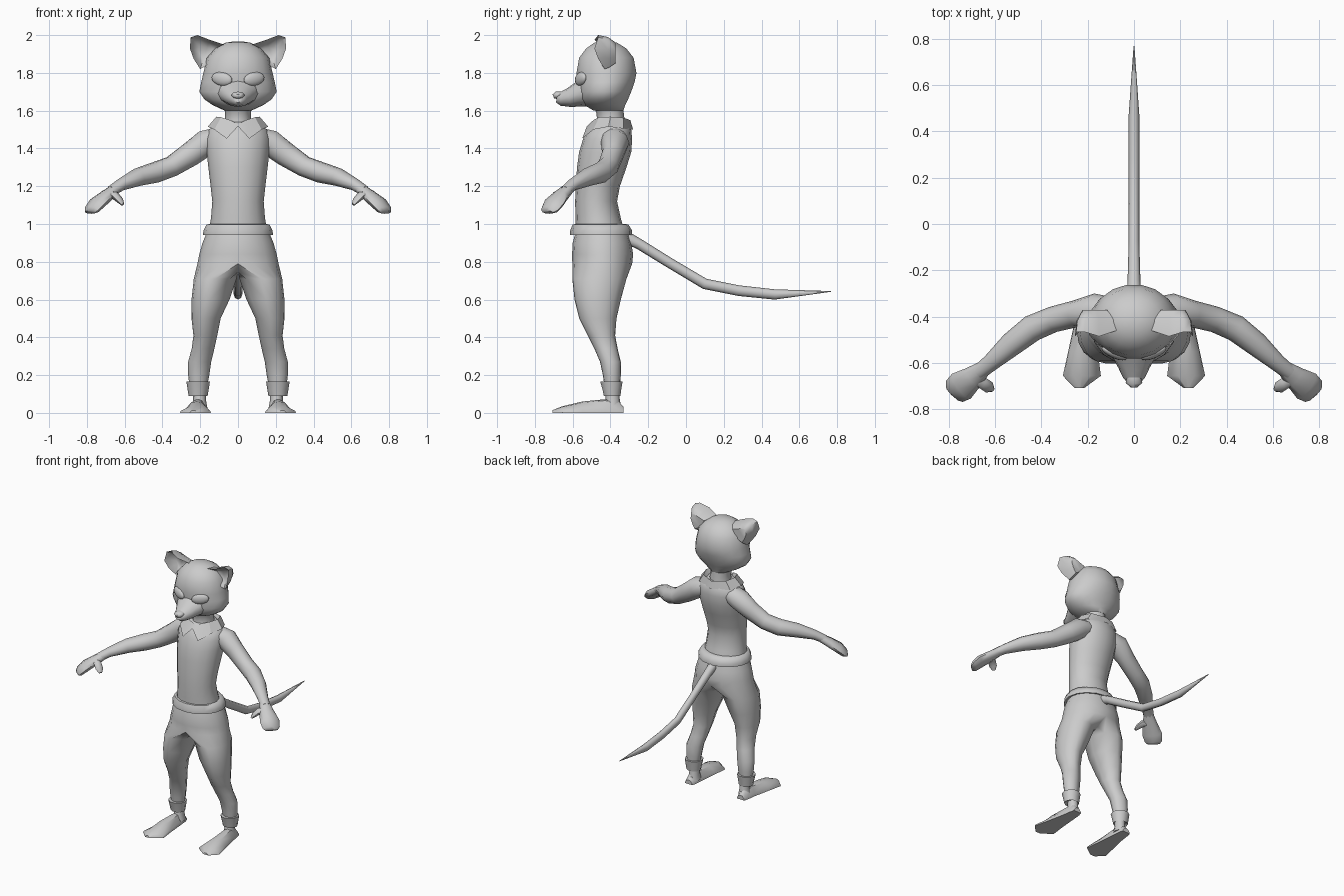
import bpy, bmesh, math
from mathutils import Vector

grey = bpy.data.materials.new("plain_grey")
grey.diffuse_color = (0.6, 0.6, 0.6, 1)


def finish(name, bm, mirror=False, angle=60):
    bmesh.ops.recalc_face_normals(bm, faces=bm.faces)
    me = bpy.data.meshes.new(name)
    bm.to_mesh(me)
    bm.free()
    me.materials.append(grey)
    ob = bpy.data.objects.new(name, me)
    bpy.context.collection.objects.link(ob)
    if mirror:
        m = ob.modifiers.new("mirror", 'MIRROR')
        m.use_clip = True
        m.merge_threshold = 0.0005
    bpy.ops.object.select_all(action='DESELECT')
    ob.select_set(True)
    bpy.context.view_layer.objects.active = ob
    bpy.ops.object.shade_smooth_by_angle(angle=math.radians(angle))
    return ob


def skin(bm, rings, cap=(True, True)):
    """Join closed rings of vertices with quads and cap the ends."""
    n = len(rings[0])
    for a, b in zip(rings, rings[1:]):
        for i in range(n):
            j = (i + 1) % n
            bm.faces.new((a[i], a[j], b[j], b[i]))
    if cap[0]:
        bm.faces.new(rings[0][::-1])
    if cap[1]:
        bm.faces.new(rings[-1])


def column(name, rows, n=16, cx=0, mirror=False):
    """Stack of level ovals: z, y front, y back, half width."""
    bm = bmesh.new()
    rings = []
    for z, y0, y1, rx in rows:
        rings.append([bm.verts.new((cx + rx * math.cos(t), (y0 + y1) / 2 + (y1 - y0) / 2 * math.sin(t), z))
                      for t in (2 * math.pi * i / n for i in range(n))])
    skin(bm, rings)
    return finish(name, bm, mirror)


def limb(name, rows, n=10, mirror=True):
    """Ovals along a path: x, y, z, sideways radius, upright radius."""
    bm = bmesh.new()
    pts = [Vector(r[:3]) for r in rows]
    rings = []
    for i, r in enumerate(rows):
        t = (pts[min(i + 1, len(pts) - 1)] - pts[max(i - 1, 0)]).normalized()
        side = t.cross(Vector((0, 0, 1))).normalized()
        up = side.cross(t)
        rings.append([bm.verts.new(pts[i] + side * r[3] * math.cos(a) + up * r[4] * math.sin(a))
                      for a in (2 * math.pi * k / n for k in range(n))])
    skin(bm, rings)
    return finish(name, bm, mirror)


# Head, muzzle, nose and neck
column("head", [(1.60, -.49, -.33, .07), (1.63, -.54, -.32, .135), (1.66, -.565, -.305, .178),
                (1.70, -.572, -.288, .205), (1.75, -.575, -.27, .195), (1.80, -.582, -.26, .183),
                (1.88, -.568, -.275, .165), (1.93, -.53, -.315, .12), (1.96, -.485, -.365, .065),
                (1.967, -.44, -.41, .02)], 18)
limb("muzzle", [(0, -.50, 1.705, .13, .085), (0, -.57, 1.685, .095, .065), (0, -.62, 1.668, .068, .05),
                (0, -.665, 1.662, .046, .036), (0, -.685, 1.665, .028, .022)], 12, False)
limb("nose", [(0, -.655, 1.685, .03, .015), (0, -.685, 1.682, .036, .02), (0, -.702, 1.675, .018, .012)], 8, False)
column("neck", [(1.46, -.49, -.32, .085), (1.55, -.47, -.325, .07), (1.59, -.475, -.33, .068),
                (1.64, -.50, -.33, .08)], 12)

# Eyes: flattened balls turned outward
for s, side in ((1, "left"), (-1, "right")):
    bm = bmesh.new()
    bmesh.ops.create_uvsphere(bm, u_segments=14, v_segments=8, radius=1)
    eye = finish(side + "_eye", bm)
    eye.location = (s * .085, -.557, 1.768)
    eye.scale = (.06, .022, .036)
    eye.rotation_euler = (0, s * math.radians(-10), s * math.radians(24))

# Ears: cupped shells with a hollow front
rim = [(.075, -.46, 1.95), (.15, -.485, 1.975), (.215, -.465, 2.0), (.25, -.465, 1.988),
       (.255, -.485, 1.93), (.235, -.465, 1.875), (.20, -.43, 1.82), (.13, -.46, 1.86)]
bm = bmesh.new()
mid = Vector((.175, -.45, 1.90))


def ear_ring(k, y, w):
    out = []
    for p in rim:
        v = mid + (Vector(p) - mid) * k
        v.y += (y - v.y) * w
        out.append(bm.verts.new(v))
    return out


skin(bm, [ear_ring(.45, -.41, 1), ear_ring(.8, -.435, .8), ear_ring(1, 0, 0),
          ear_ring(.9, -.405, .85), ear_ring(.6, -.372, 1)])
finish("ears", bm, True)

# Shirt body and flared hem
column("shirt", [(.96, -.585, -.325, .155), (1.03, -.585, -.345, .143), (1.12, -.587, -.365, .136),
                 (1.2, -.583, -.35, .145), (1.3, -.577, -.315, .157), (1.38, -.566, -.29, .166),
                 (1.45, -.545, -.285, .17), (1.50, -.52, -.29, .155), (1.54, -.48, -.315, .09)], 16)
column("shirt_hem", [(.95, -.585, -.31, .16), (.943, -.613, -.285, .185), (.965, -.613, -.285, .183),
                     (.998, -.60, -.305, .166), (1.0, -.57, -.335, .14)], 16)

# Collar: folded strip with two front points
bm = bmesh.new()
outer = [(0, -.525, 1.517), (.06, -.55, 1.452), (.125, -.49, 1.50), (.16, -.41, 1.515), (.125, -.33, 1.505), (0, -.28, 1.50)]
top = [(0, -.485, 1.53), (.04, -.49, 1.55), (.09, -.46, 1.565), (.115, -.40, 1.568), (.09, -.33, 1.562), (0, -.295, 1.55)]
inner = [(p[0] * .75, -.4 + (p[1] + .4) * .85, p[2] - .04) for p in top]
rows = [[bm.verts.new(p) for p in r] for r in (outer, top, inner)]
for a, b in zip(rows, rows[1:]):
    for i in range(5):
        bm.faces.new((a[i], a[i + 1], b[i + 1], b[i]))
finish("collar", bm, True, 30)

# Trousers: half of the hips splitting into one leg, mirrored
bm = bmesh.new()
hips = [(.955, -.585, -.305, .165), (.90, -.60, -.29, .188), (.84, -.603, -.28, .205), (.79, -.602, -.285, .215)]
half = [[bm.verts.new((rx * math.sin(t), (y0 + y1) / 2 - (y1 - y0) / 2 * math.cos(t), z))
         for t in (math.pi * i / 8 for i in range(9))] for z, y0, y1, rx in hips]
for r in half:
    r[0].co.x = r[8].co.x = 0
for a, b in zip(half, half[1:]):
    for i in range(8):
        bm.faces.new((a[i], a[i + 1], b[i + 1], b[i]))
crotch = [bm.verts.new((0, y, .745)) for y in (-.37, -.44, -.51)]
leg_rows = [(.71, -.602, -.315, .008, .234), (.60, -.59, -.345, .045, .246), (.50, -.565, -.368, .092, .246),
            (.41, -.52, -.375, .11, .236), (.34, -.485, -.362, .125, .245), (.27, -.455, -.345, .142, .264),
            (.20, -.44, -.345, .152, .264), (.13, -.43, -.35, .165, .255)]
angles = [math.pi * i / 8 for i in range(9)] + [math.pi * k / 4 for k in (5, 6, 7)]
leg = [half[-1] + crotch]
for z, y0, y1, x0, x1 in leg_rows:
    leg.append([bm.verts.new(((x0 + x1) / 2 + (x1 - x0) / 2 * math.sin(t),
                              (y0 + y1) / 2 - (y1 - y0) / 2 * math.cos(t), z)) for t in angles])
skin(bm, leg, (False, True))
finish("trousers", bm, True)

# Trouser cuffs and ankles
column("cuffs", [(.10, -.425, -.355, .035), (.09, -.437, -.345, .05), (.125, -.445, -.34, .056),
                 (.165, -.457, -.333, .062), (.165, -.43, -.355, .04)], 10, .211, True)
column("ankles", [(.02, -.44, -.34, .042), (.065, -.425, -.35, .034), (.13, -.425, -.355, .034)], 8, .203, True)

# Feet: flat wedges that widen toward the toes: y, centre x, half width, height
bm = bmesh.new()
rings = []
for y, cx, w, h in [(-.33, .21, .03, .03), (-.36, .21, .038, .065), (-.43, .212, .046, .072), (-.55, .22, .064, .06),
                    (-.655, .225, .082, .035), (-.708, .235, .02, .014)]:
    rings.append([bm.verts.new((cx + a * w, y, b * h)) for a, b in
                  ((-1, 0), (1, 0), (.95, .3), (.45, .9), (0, 1), (-.45, .9), (-.95, .3))])
skin(bm, rings)
finish("feet", bm, True, 40)

# Arms, hands and thumbs
limb("arms", [(.10, -.385, 1.455, .07, .06), (.17, -.375, 1.43, .075, .073), (.25, -.387, 1.37, .058, .066),
              (.35, -.412, 1.305, .056, .056), (.44, -.45, 1.272, .058, .056), (.53, -.52, 1.248, .052, .048),
              (.62, -.60, 1.208, .037, .032), (.67, -.64, 1.175, .034, .028)])
limb("hands", [(.645, -.62, 1.19, .033, .029), (.695, -.662, 1.15, .05, .032), (.745, -.70, 1.11, .067, .032),
               (.775, -.722, 1.075, .058, .025), (.783, -.73, 1.062, .04, .012)], 8)
limb("thumbs", [(.69, -.66, 1.155, .03, .026), (.65, -.688, 1.15, .026, .022), (.625, -.705, 1.125, .026, .016),
                (.61, -.715, 1.103, .012, .008)], 6)

# Tail
limb("tail", [(0, -.34, .94, .035, .035), (0, -.25, .895, .028, .028), (0, -.08, .79, .023, .027),
              (0, .10, .683, .023, .028), (0, .28, .647, .023, .028), (0, .47, .627, .023, .027),
              (0, .767, .643, .002, .002)], 8, False)
